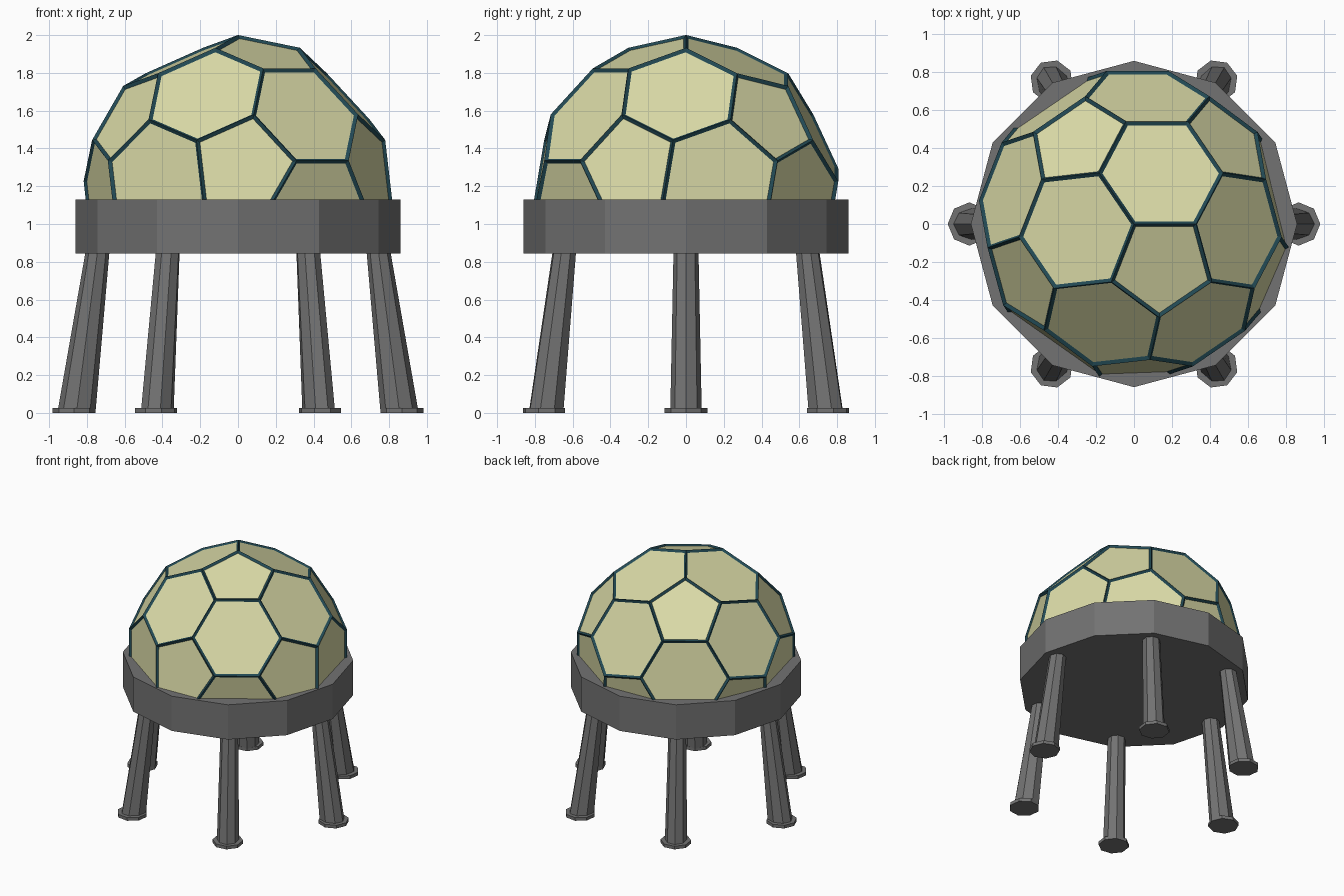
import bpy, bmesh
from math import cos, sin, pi
from mathutils import Matrix, Vector

if "Cube" in bpy.data.objects:
    bpy.data.objects.remove(bpy.data.objects["Cube"])


def material(name, rgb):
    m = bpy.data.materials.new(name)
    m.use_nodes = True
    m.diffuse_color = (*rgb, 1)
    m.node_tree.nodes["Principled BSDF"].inputs["Base Color"].default_value = (*rgb, 1)
    return m


GREY = material("grey metal", (0.17, 0.17, 0.17))
CREAM = material("cream panel", (0.71, 0.71, 0.39))
TEAL = material("dark teal strut", (0.016, 0.068, 0.09))


def make_object(name, bm, mat):
    bmesh.ops.recalc_face_normals(bm, faces=bm.faces)
    mesh = bpy.data.meshes.new(name)
    bm.to_mesh(mesh)
    mesh.materials.append(mat)
    ob = bpy.data.objects.new(name, mesh)
    bpy.context.collection.objects.link(ob)
    return ob


def loft(bm, sides, sections, turn=0.0):
    """Capped prism through sections of (centre x, z, radius x, radius y)."""
    rot = Matrix.Rotation(turn, 4, "Z")
    rings = []
    for cx, z, rx, ry in sections:
        angles = [2 * pi * i / sides for i in range(sides)]
        rings.append([bm.verts.new(rot @ Vector((cx + rx * cos(a), ry * sin(a), z)))
                      for a in angles])
    for low, high in zip(rings, rings[1:]):
        for i in range(sides):
            j = (i + 1) % sides
            bm.faces.new((low[i], low[j], high[j], high[i]))
    bm.faces.new(rings[0][::-1])
    bm.faces.new(rings[-1])


def dome_mesh(radius, centre_z, cut_z):
    """Truncated icosahedron standing on a vertex, cut off below cut_z."""
    ico = bmesh.new()
    bmesh.ops.create_icosphere(ico, subdivisions=1, radius=1)
    points = []
    for e in ico.edges:
        a, b = (v.co for v in e.verts)
        points += [(2 * a + b) / 3, (a + 2 * b) / 3]
    ico.free()
    # Frame: one vertex up, one of its pentagon edges along +x
    top = points[0]
    near = sorted(points, key=lambda p: (p - top).length)[1:4]
    up = top.normalized()
    # the edge shared by two hexagons points along the old icosahedron edge
    shared = points[1]
    for p in near:
        if (p - shared).length < 0.01:
            continue
        x = (p - top) - up * (p - top).dot(up)
        x.normalize()
        y = up.cross(x)
        if (shared - top).dot(y) > 0:
            frame = Matrix((x, y, up))
    bm = bmesh.new()
    for p in points:
        bm.verts.new(frame @ p.normalized() * radius + Vector((0, 0, centre_z)))
    bmesh.ops.convex_hull(bm, input=bm.verts)
    bmesh.ops.dissolve_limit(bm, angle_limit=0.05, verts=bm.verts, edges=bm.edges)
    bmesh.ops.bisect_plane(bm, geom=bm.verts[:] + bm.edges[:] + bm.faces[:],
                           plane_co=(0, 0, cut_z), plane_no=(0, 0, 1), clear_inner=True)
    return bm


# Dome panels and the struts along their seams
dome = dome_mesh(0.815, 1.172, 1.08)
make_object("dome_panels", dome, CREAM)
struts = make_object("dome_struts", dome, TEAL)
dome.free()
wire = struts.modifiers.new("struts", "WIREFRAME")
wire.thickness = 0.027
wire.offset = 0
wire.use_even_offset = True

# Base drum
bm = bmesh.new()
loft(bm, 12, [(0, 0.845, 0.86, 0.86), (0, 1.13, 0.86, 0.86)])
make_object("base_drum", bm, GREY)
bm.free()

# Six splayed legs with foot plates
for i in range(6):
    turn = i * pi / 3
    bm = bmesh.new()
    loft(bm, 8, [(0.853, 0.02, 0.1, 0.083), (0.743, 0.86, 0.063, 0.066)], turn)
    make_object(f"leg_{i + 1}", bm, GREY)
    bm.free()
    bm = bmesh.new()
    loft(bm, 8, [(0.868, 0, 0.114, 0.114), (0.868, 0.026, 0.114, 0.114)], turn)
    make_object(f"foot_{i + 1}", bm, GREY)
    bm.free()
